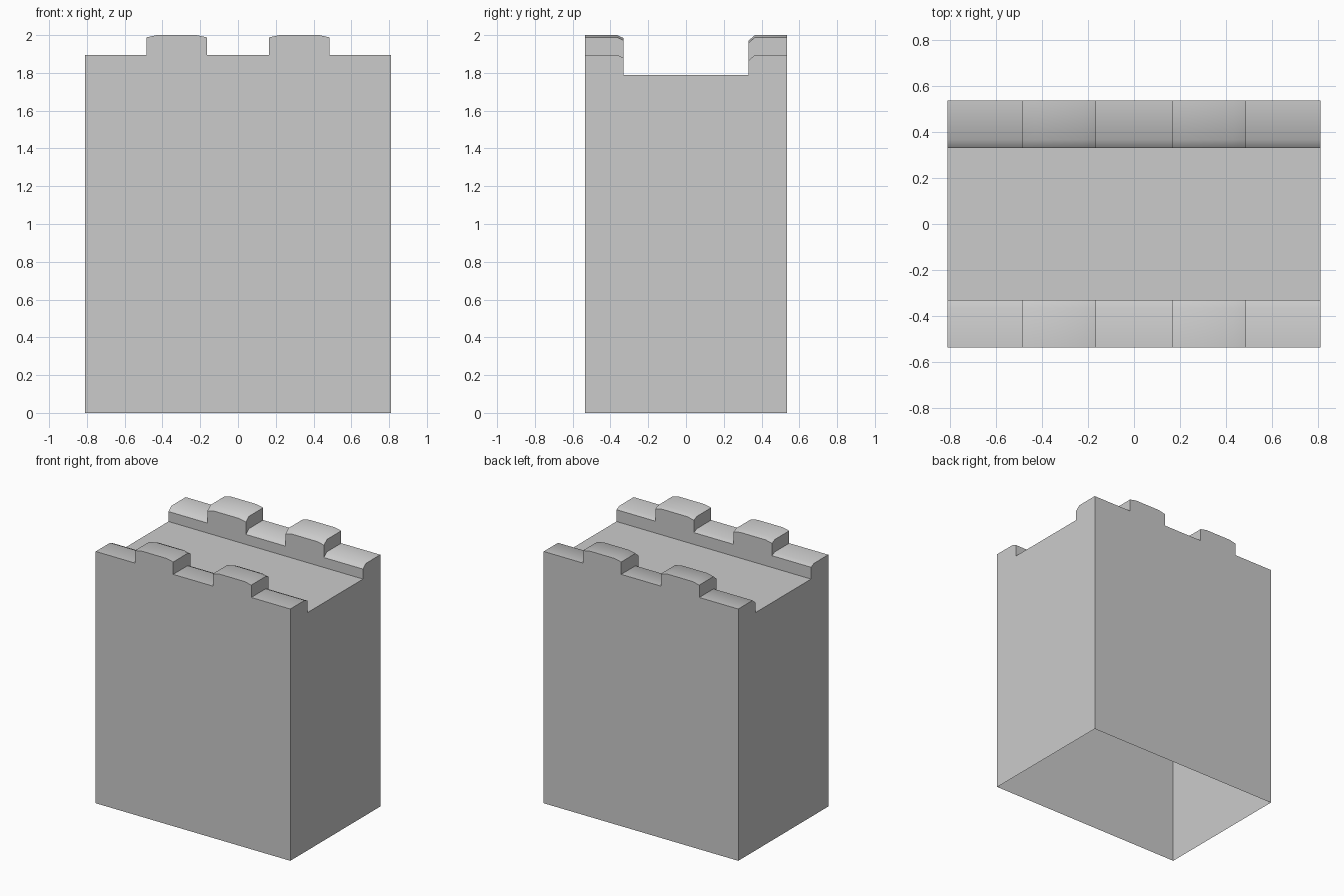
import bpy, bmesh, math

if "Cube" in bpy.data.objects:
    bpy.data.objects.remove(bpy.data.objects["Cube"])

LOW, EDGE, HIGH = 1.895, 1.988, 2.0

# Stations along x: (x, parapet height); repeated x makes a vertical step
half = [(0.165, LOW), (0.165, EDGE), (0.22, HIGH), (0.43, HIGH),
        (0.485, EDGE), (0.485, LOW), (0.81, LOW)]
stations = [(-x, h) for x, h in reversed(half)] + half


def profile(h):
    # Open cross-section from front foot over the walkway to back foot
    return [(-0.535, 0), (-0.535, h), (-0.365, h), (-0.33, h - 0.016),
            (-0.33, 1.79), (0.33, 1.79),
            (0.33, h - 0.03), (0.365, h), (0.535, h), (0.535, 0)]


bm = bmesh.new()
rows = [[bm.verts.new((x, y, z)) for y, z in profile(h)] for x, h in stations]
top_strips = (1, 2, 6, 7)

# Walls, walkway, parapet tops and battlement sides
for i in range(len(rows) - 1):
    a, b = rows[i], rows[i + 1]
    step = stations[i][0] == stations[i + 1][0]
    for j in (top_strips if step else range(len(a) - 1)):
        bm.faces.new((a[j], b[j], b[j + 1], a[j + 1]))

# End walls; the underside stays open
bm.faces.new(rows[0])
bm.faces.new(rows[-1][::-1])

bmesh.ops.remove_doubles(bm, verts=bm.verts, dist=1e-5)
bmesh.ops.recalc_face_normals(bm, faces=bm.faces)

mesh = bpy.data.meshes.new("battlement_wall")
bm.to_mesh(mesh)
bm.free()
wall = bpy.data.objects.new("battlement_wall", mesh)
bpy.context.collection.objects.link(wall)
bpy.context.view_layer.objects.active = wall
wall.select_set(True)
bpy.ops.object.shade_smooth_by_angle(angle=math.radians(45))
